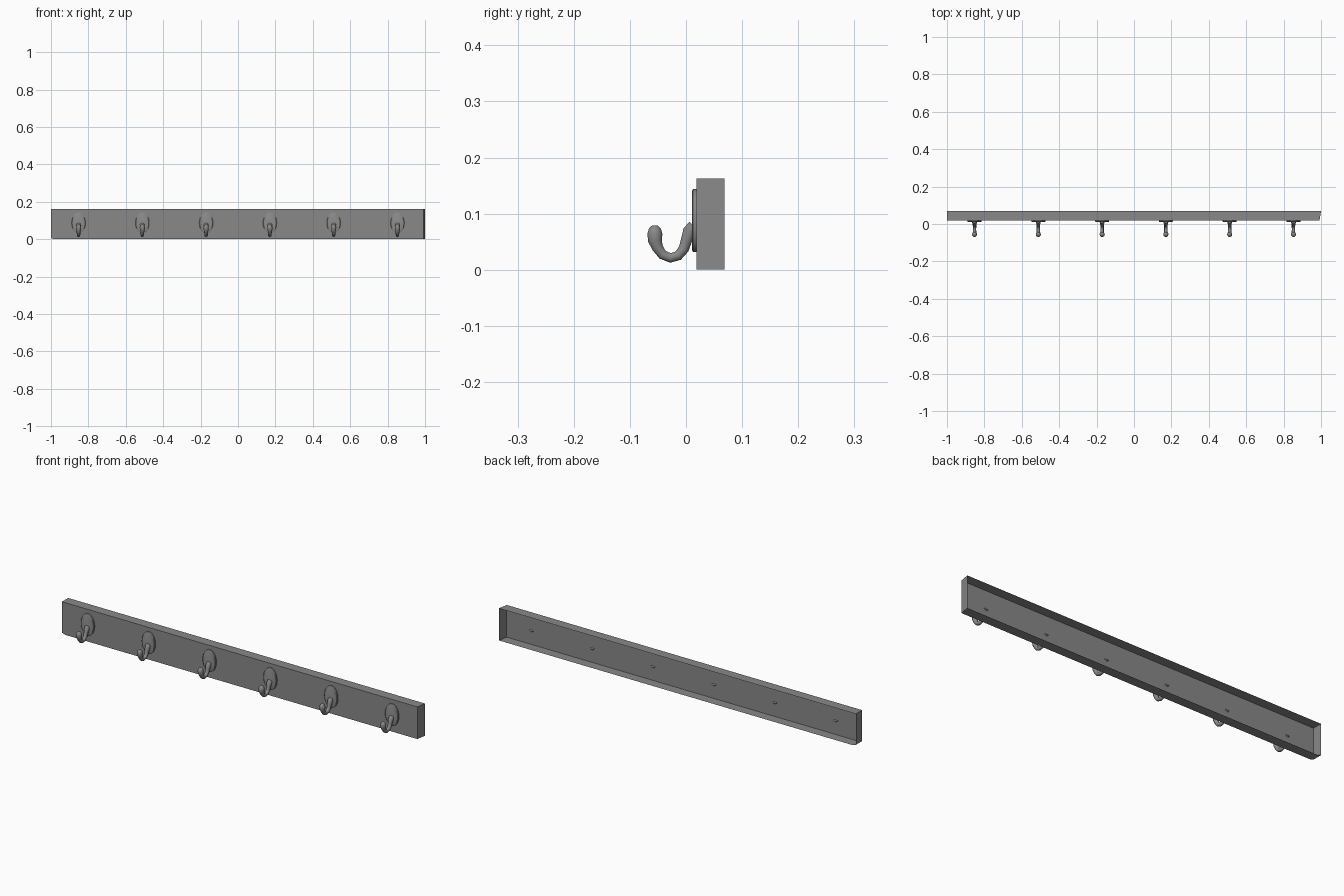
import bpy
import bmesh
import math
from mathutils import Vector

cube = bpy.data.objects.get("Cube")
if cube:
    bpy.data.objects.remove(cube, do_unlink=True)

FRONT, BACK, TOP = 0.0187, 0.0687, 0.163
HOOKS, SPACING = 6, 0.341

grey = bpy.data.materials.new("mid grey")
grey.use_nodes = True
grey.diffuse_color = (0.25, 0.25, 0.25, 1)
grey.node_tree.nodes["Principled BSDF"].inputs["Base Color"].default_value = grey.diffuse_color


def finish(bm, name, smooth_angle=None):
    mesh = bpy.data.meshes.new(name)
    bm.to_mesh(mesh)
    bm.free()
    mesh.materials.append(grey)
    obj = bpy.data.objects.new(name, mesh)
    bpy.context.collection.objects.link(obj)
    if smooth_angle:
        bpy.ops.object.select_all(action="DESELECT")
        obj.select_set(True)
        bpy.context.view_layer.objects.active = obj
        bpy.ops.object.shade_smooth_by_angle(angle=math.radians(smooth_angle))
    return obj


def loft(name, rings, cap_start, smooth_angle):
    """Skin a series of equal-length point rings and cap the far end."""
    bm = bmesh.new()
    loops = [[bm.verts.new(p) for p in ring] for ring in rings]
    n = len(loops[0])
    for a, b in zip(loops, loops[1:]):
        for i in range(n):
            j = (i + 1) % n
            bm.faces.new((a[i], a[j], b[j], b[i]))
    bm.faces.new(loops[-1])
    if cap_start:
        bm.faces.new(loops[0][::-1])
    return finish(bm, name, smooth_angle)


def ellipse(centre, u, v, n):
    angles = [2 * math.pi * i / n for i in range(n)]
    return [centre + u * math.cos(a) + v * math.sin(a) for a in angles]


# Board: hollow shell, open at the back, one clipped lower corner
outline = [(-1, 0.006), (-0.98, 0), (1, 0), (1, TOP), (-1, TOP)]
bm = bmesh.new()
front = [bm.verts.new((min(x, 0.992), FRONT, z)) for x, z in outline]
back = [bm.verts.new((x, BACK, z)) for x, z in outline]
bm.faces.new(front)
for i in range(len(outline)):
    j = (i + 1) % len(outline)
    bm.faces.new((front[j], front[i], back[i], back[j]))
finish(bm, "board")

# Hook path: y, z, tube radius, from the plate round to the knob
path = [(0.015, 0.077, 0.013), (0.006, 0.068, 0.0125), (0.001, 0.053, 0.0105),
        (-0.004, 0.037, 0.0098), (-0.014, 0.025, 0.0092), (-0.028, 0.021, 0.009),
        (-0.042, 0.027, 0.0092), (-0.051, 0.040, 0.0105), (-0.055, 0.052, 0.0132),
        (-0.0555, 0.064, 0.014), (-0.0555, 0.074, 0.011), (-0.0555, 0.079, 0.005)]


def hook_rings(x):
    pts = [Vector((x, y, z)) for y, z, r in path]
    side = Vector((1, 0, 0))
    rings = []
    for i, p in enumerate(pts):
        along = (pts[min(i + 1, len(pts) - 1)] - pts[max(i - 1, 0)]).normalized()
        r = path[i][2]
        rings.append(ellipse(p, side * r, along.cross(side) * r, 10))
    return rings


# Oval backing plates and hooks
for k in range(HOOKS):
    x = (k - (HOOKS - 1) / 2) * SPACING
    plate = [ellipse(Vector((x, y, 0.0875)), Vector((0.037 * s, 0, 0)),
                     Vector((0, 0, 0.056 * s)), 24)
             for y, s in ((FRONT, 1), (0.0125, 1), (0.0105, 0.93))]
    loft(f"plate_{k + 1}", plate, False, 30)
    loft(f"hook_{k + 1}", hook_rings(x), True, 60)
